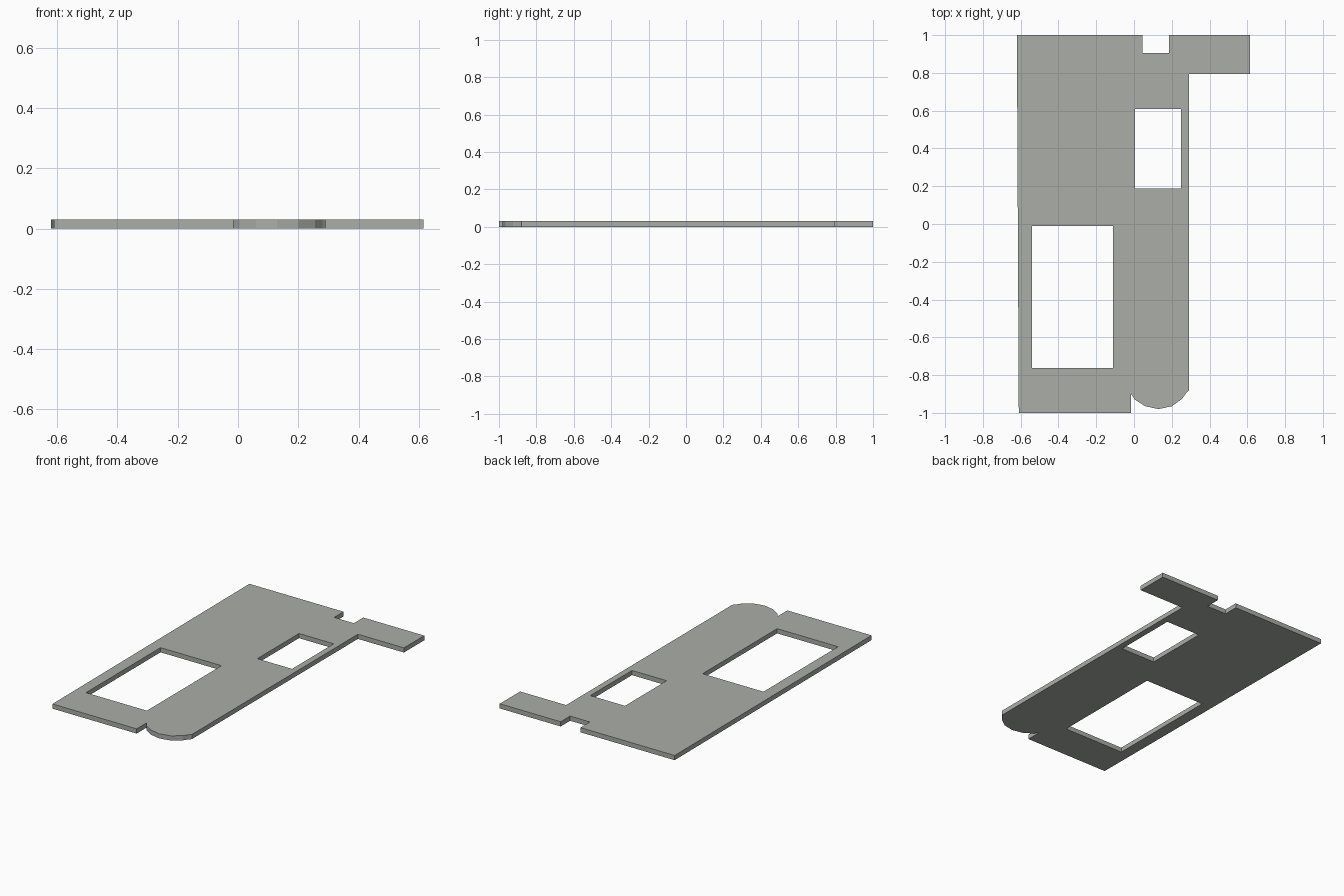
import bpy, bmesh

if "Cube" in bpy.data.objects:
    bpy.data.objects.remove(bpy.data.objects["Cube"])

THICK = 0.03

# Outer profile, counter-clockwise from the front left corner
outline = [
    (-0.61, -1.0), (-0.015, -1.0), (-0.015, -0.90),
    # rounded lobe
    (0.005, -0.93), (0.06, -0.965), (0.13, -0.98), (0.20, -0.965),
    (0.255, -0.925), (0.28, -0.89), (0.29, -0.88),
    # side arm and rear notch
    (0.29, 0.795), (0.615, 0.795), (0.615, 1.0), (0.185, 1.0),
    (0.185, 0.905), (0.045, 0.905), (0.045, 1.0), (-0.62, 1.0),
]


def rect(x0, x1, y0, y1):
    return [(x0, y0), (x1, y0), (x1, y1), (x0, y1)]


# Rectangular openings
holes = [rect(0.005, 0.25, 0.188, 0.608), rect(-0.54, -0.11, -0.762, -0.01)]

# Fill the profile around the openings, then give it thickness
bm = bmesh.new()
edges = []
for loop in [outline] + holes:
    vs = [bm.verts.new((x, y, 0)) for x, y in loop]
    edges += [bm.edges.new((vs[i - 1], vs[i])) for i in range(len(vs))]
bmesh.ops.triangle_fill(bm, use_beauty=True, use_dissolve=False,
                        edges=edges, normal=(0, 0, 1))
ext = bmesh.ops.extrude_face_region(bm, geom=bm.faces[:], use_keep_orig=True)
top = [g for g in ext["geom"] if isinstance(g, bmesh.types.BMVert)]
bmesh.ops.translate(bm, verts=top, vec=(0, 0, THICK))
bmesh.ops.recalc_face_normals(bm, faces=bm.faces[:])

mesh = bpy.data.meshes.new("floor_slab")
bm.to_mesh(mesh)
bm.free()

grey = bpy.data.materials.new("concrete grey")
grey.diffuse_color = (0.40, 0.42, 0.39, 1)
grey.use_nodes = True
grey.node_tree.nodes["Principled BSDF"].inputs["Base Color"].default_value = grey.diffuse_color
mesh.materials.append(grey)
slab = bpy.data.objects.new("floor_slab", mesh)
bpy.context.collection.objects.link(slab)
